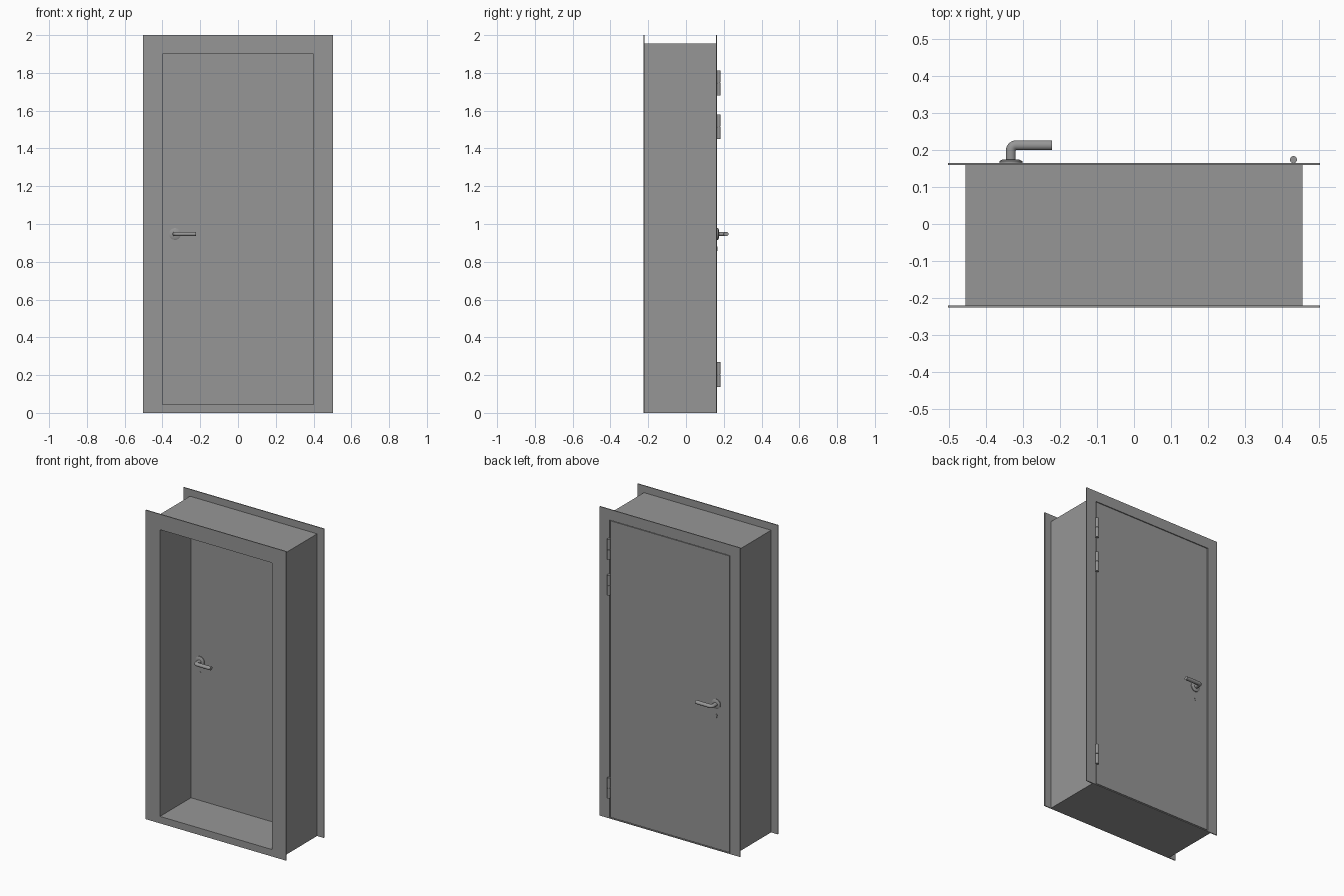
import bpy
import bmesh
from math import cos, sin, pi, radians
from mathutils import Matrix, Vector

if "Cube" in bpy.data.objects:
    bpy.data.objects.remove(bpy.data.objects["Cube"], do_unlink=True)

# Single painted metal colour
GREY = (0.305, 0.305, 0.305, 1.0)
metal = bpy.data.materials.new("grey_metal")
metal.use_nodes = True
metal.diffuse_color = GREY
metal.node_tree.nodes["Principled BSDF"].inputs["Base Color"].default_value = GREY


def finish(name, bm, smooth=False):
    bmesh.ops.recalc_face_normals(bm, faces=bm.faces)
    mesh = bpy.data.meshes.new(name)
    bm.to_mesh(mesh)
    bm.free()
    obj = bpy.data.objects.new(name, mesh)
    bpy.context.collection.objects.link(obj)
    mesh.materials.append(metal)
    if smooth:
        bpy.ops.object.select_all(action='DESELECT')
        obj.select_set(True)
        bpy.context.view_layer.objects.active = obj
        bpy.ops.object.shade_smooth_by_angle(angle=radians(35))
    return obj


def ring(name, sections):
    """Closed surround from rectangles (half width, bottom, top, y) joined in a cycle."""
    bm = bmesh.new()
    loops = [[bm.verts.new((x, y, z)) for x, z in ((-w, lo), (w, lo), (w, hi), (-w, hi))]
             for w, lo, hi, y in sections]
    for a, b in zip(loops, loops[1:] + loops[:1]):
        for i in range(4):
            j = (i + 1) % 4
            bm.faces.new((a[i], a[j], b[j], b[i]))
    return finish(name, bm)


def add_box(bm, lo, hi):
    lo, hi = Vector(lo), Vector(hi)
    mat = Matrix.Translation((lo + hi) / 2) @ Matrix.Diagonal((*(hi - lo), 1))
    bmesh.ops.create_cube(bm, size=1, matrix=mat)


def add_cone(bm, centre, r1, r2, depth, rot=None, sides=32):
    mat = Matrix.Translation(centre) @ (rot or Matrix())
    bmesh.ops.create_cone(bm, cap_ends=True, segments=sides, radius1=r1,
                          radius2=r2, depth=depth, matrix=mat)


# Frame: rebated lining plus a flange on each face of the wall
OUTER, OPENING, REBATE = (0.455, 0, 1.955), (0.40, 0.045, 1.90), (0.431, 0.005, 1.931)
FLANGE = (0.503, 0, 2.0)
FRONT, BACK, STOP, THICK = -0.226, 0.165, 0.09, 0.006

ring("frame_lining", [(*OUTER, FRONT + THICK), (*OPENING, FRONT + THICK), (*OPENING, STOP),
                      (*REBATE, STOP), (*REBATE, BACK - THICK), (*OUTER, BACK - THICK)])
for name, hole, y in (("front_flange", OPENING, FRONT), ("back_flange", REBATE, BACK - THICK)):
    ring(name, [(*FLANGE, y), (*hole, y), (*hole, y + THICK), (*FLANGE, y + THICK)])

# Door leaf
bm = bmesh.new()
add_box(bm, (-0.427, STOP, 0.009), (0.427, BACK - 0.001, 1.927))
finish("door_leaf", bm)

# Hinges: two knuckles each, on the left edge of the back
for name, z in (("top_hinge", 1.747), ("upper_hinge", 1.515), ("bottom_hinge", 0.203)):
    bm = bmesh.new()
    for side in (-1, 1):
        add_cone(bm, (0.431, 0.174, z + side * 0.0335), 0.0095, 0.0095, 0.064, sides=24)
    add_cone(bm, (0.431, 0.174, z), 0.007, 0.007, 0.01, sides=24)
    finish(name, bm, smooth=True)


# Lever handle, rose and keyhole, one set on each side of the door
HX, HZ = -0.333, 0.947


def handle_set(label, face, out):
    turn = Matrix.Rotation(-out * pi / 2, 4, 'X')
    bm = bmesh.new()
    add_cone(bm, (HX, face + out * 0.0025, HZ), 0.031, 0.031, 0.005, turn)
    add_cone(bm, (HX, face + out * 0.007, HZ), 0.031, 0.023, 0.004, turn)
    finish(label + "_rose", bm, smooth=True)

    # Centre line: neck straight out, quarter bend, then the grip
    r, bend, reach = 0.0132, 0.0145, 0.061
    knee = reach - r - bend
    path = [(0, 0, Vector((1, 0)))]
    for i in range(9):
        a = i / 8 * pi / 2
        path.append((bend * (1 - cos(a)), knee + bend * sin(a), Vector((cos(a), -sin(a)))))
    path.append((0.111, reach - r, Vector((0, -1))))
    bm = bmesh.new()
    loops = []
    for x, y, n in path:
        loop = []
        for k in range(20):
            t = 2 * pi * k / 20
            off = n * r * cos(t)
            loop.append(bm.verts.new((HX + x + off.x, face + out * (y + off.y),
                                      HZ + 0.0115 * sin(t))))
        loops.append(loop)
    for a, b in zip(loops, loops[1:]):
        for k in range(20):
            j = (k + 1) % 20
            bm.faces.new((a[k], a[j], b[j], b[k]))
    bm.faces.new(loops[0])
    bm.faces.new(loops[-1])
    finish(label + "_lever", bm, smooth=True)

    bm = bmesh.new()
    add_cone(bm, (HX, face + out * 0.0015, 0.873), 0.007, 0.007, 0.003, turn, 16)
    ys = sorted((face, face + out * 0.003))
    add_box(bm, (HX - 0.003, ys[0], 0.857), (HX + 0.003, ys[1], 0.87))
    finish(label + "_keyhole", bm)


handle_set("back", BACK, 1)
handle_set("front", STOP, -1)
